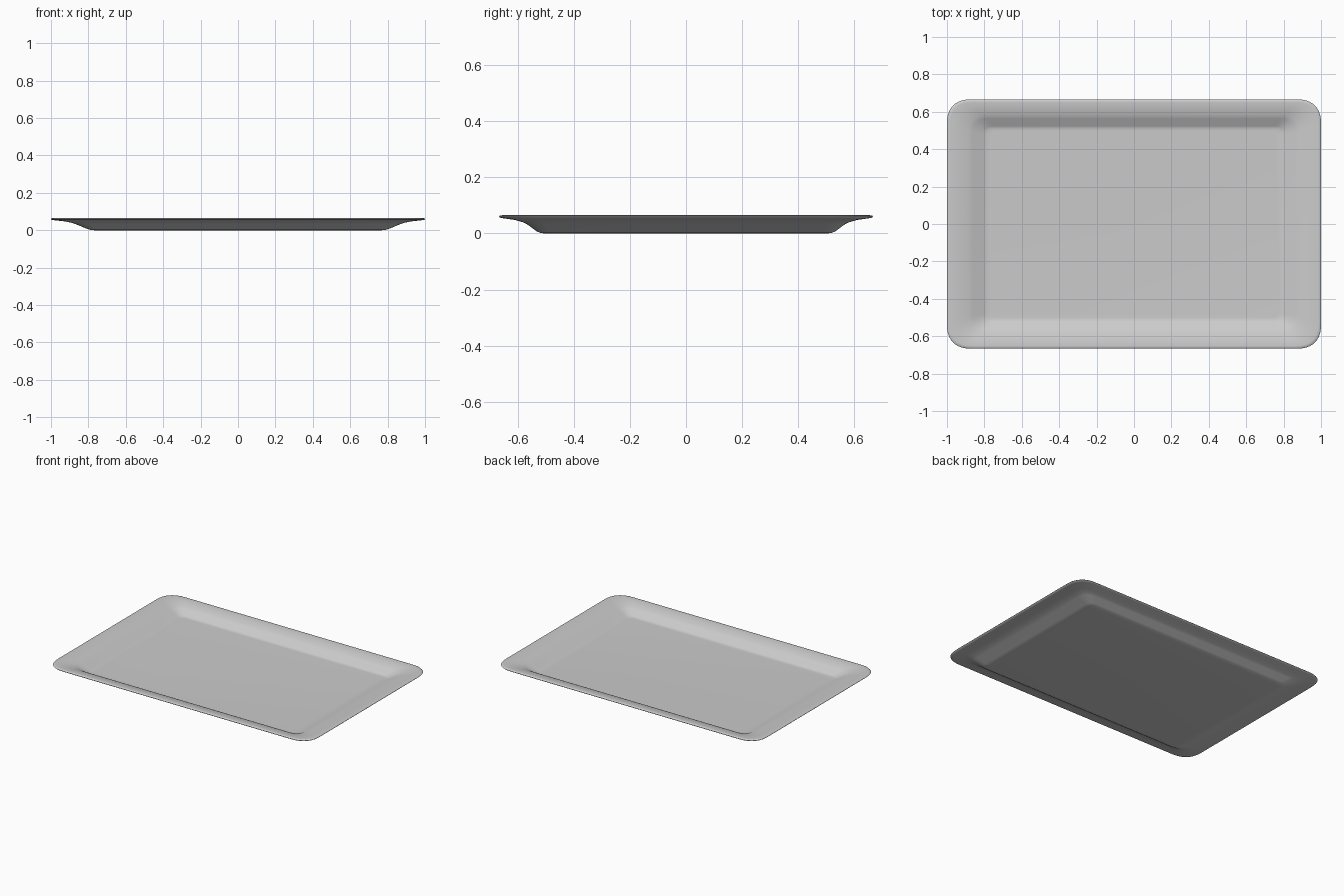
import bpy, bmesh, math

if "Cube" in bpy.data.objects:
    bpy.data.objects.remove(bpy.data.objects["Cube"])


def ring(bm, hx, hy, z, r, n=10, p=2.4):
    """Rounded rectangle loop with slightly squarish corners."""
    verts = []
    for q in range(4):
        sx, sy = [(1, 1), (-1, 1), (-1, -1), (1, -1)][q]
        for i in range(n + 1):
            a = math.pi / 2 * (i / n if q % 2 == 0 else 1 - i / n)
            c = max(math.cos(a), 0) ** (2 / p)
            s = max(math.sin(a), 0) ** (2 / p)
            verts.append(bm.verts.new((sx * (hx - r + r * c), sy * (hy - r + r * s), z)))
    return verts


# Cross-section: half width, half depth, height, corner radius
profile = [
    # underside, from foot to rim
    (0.770, 0.505, 0.000, 0.040), (0.790, 0.520, 0.002, 0.045),
    (0.808, 0.533, 0.008, 0.050), (0.868, 0.567, 0.033, 0.080),
    (0.890, 0.582, 0.040, 0.090), (0.930, 0.610, 0.048, 0.105),
    (0.985, 0.652, 0.054, 0.125),
    # rounded lip
    (0.997, 0.663, 0.056, 0.130), (1.000, 0.666, 0.060, 0.130),
    (0.997, 0.663, 0.064, 0.130), (0.985, 0.652, 0.065, 0.125),
    # inside, from rim to floor
    (0.930, 0.612, 0.059, 0.105), (0.885, 0.580, 0.050, 0.090),
    (0.862, 0.563, 0.043, 0.080), (0.803, 0.523, 0.015, 0.045),
    (0.790, 0.513, 0.011, 0.040), (0.770, 0.500, 0.010, 0.035),
]

# Tray shell
bm = bmesh.new()
rings = [ring(bm, *p) for p in profile]
for a, b in zip(rings, rings[1:]):
    for i in range(len(a)):
        j = (i + 1) % len(a)
        bm.faces.new((a[i], a[j], b[j], b[i]))
bm.faces.new(rings[0][::-1])
bm.faces.new(rings[-1])
bmesh.ops.recalc_face_normals(bm, faces=bm.faces)
mesh = bpy.data.meshes.new("tray")
bm.to_mesh(mesh)
bm.free()
tray = bpy.data.objects.new("tray", mesh)
bpy.context.collection.objects.link(tray)
bpy.context.view_layer.objects.active = tray
tray.select_set(True)
bpy.ops.object.shade_smooth_by_angle(angle=math.radians(50))
